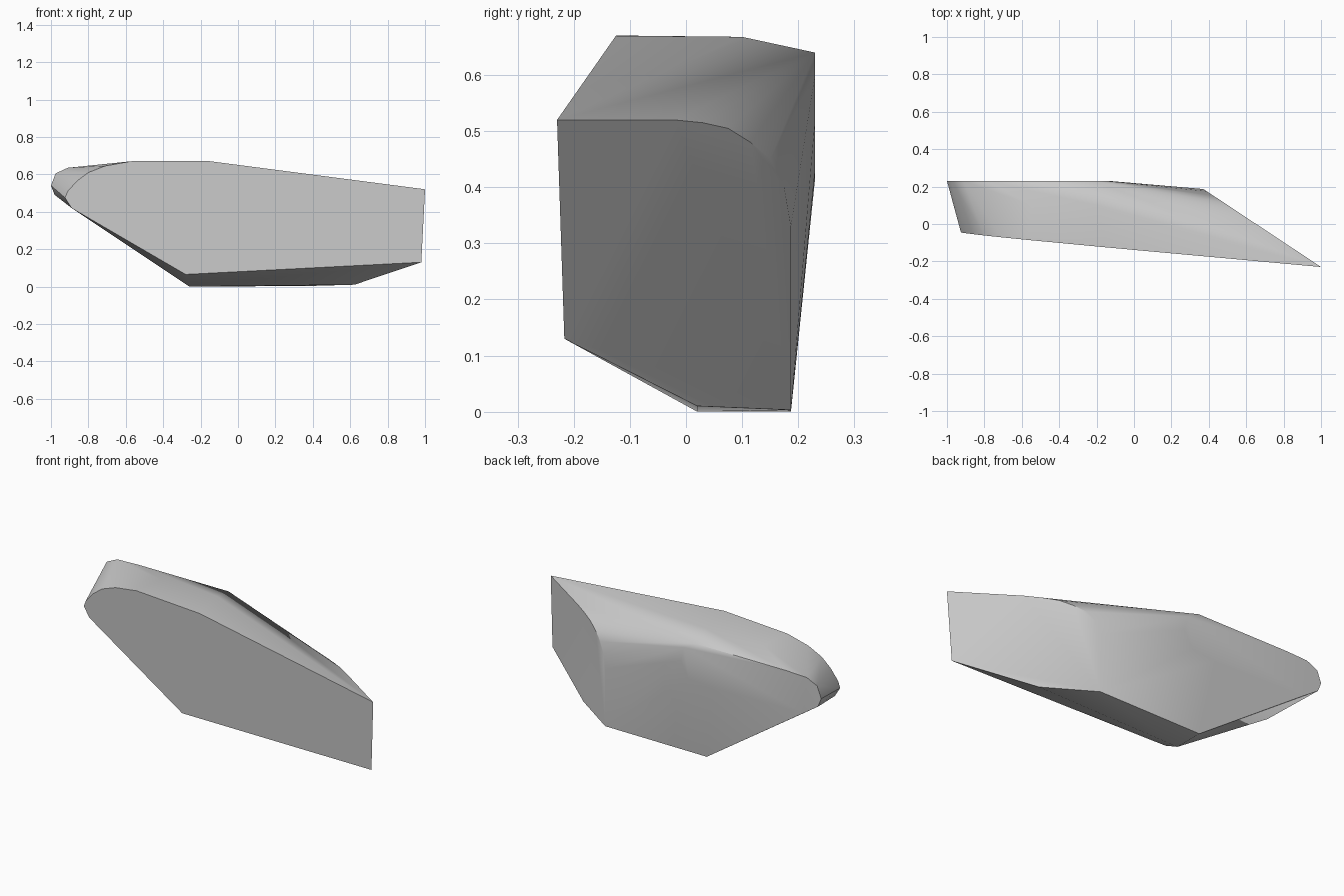
import bpy
import bmesh

cube = bpy.data.objects.get("Cube")
if cube:
    bpy.data.objects.remove(cube, do_unlink=True)

# Flat slanted front: outline as (x, z), depth follows a plane
front_outline = [(1, .52), (.98, .13), (-.28, .065), (-.89, .42), (-.925, .475),
                 (-.91, .51), (-.86, .565), (-.8, .61), (-.71, .645), (-.57, .67), (-.15, .67)]
points = [(x, -.12 - .095 * x - .0285 * z, z) for x, z in front_outline]

# Flat cut end: outline as (y, z), x follows a vertical plane
end_outline = [(.02, .01), (.187, .003), (.187, .33), (.175, .4), (.15, .45),
               (.115, .48), (.075, .505), (.03, .515), (-.02, .52)]
points += [(.653 - 1.51 * y, y, z) for y, z in end_outline]

# Flat back panel: outline as (x, z)
back_outline = [(-.22, .64), (-.15, .6), (-.13, .52), (-.18, .43), (-.32, .415), (-.89, .43),
                (-.98, .49), (-1, .54), (-.975, .605), (-.91, .635), (-.78, .64)]
points += [(x, .23, z) for x, z in back_outline]

# Underside edge and rounded top shoulder
points += [(-.26, .02, 0), (-.26, .187, 0), (-.2, .1, .668), (-.55, .1, .668)]

# Skin the outlines into one solid block
bm = bmesh.new()
for p in points:
    bm.verts.new(p)
hull = bmesh.ops.convex_hull(bm, input=bm.verts[:])
loose = {g for g in hull["geom_interior"] + hull["geom_unused"]
         if isinstance(g, bmesh.types.BMVert) and not g.link_faces}
bmesh.ops.delete(bm, geom=list(loose), context='VERTS')
bmesh.ops.dissolve_limit(bm, angle_limit=.015, verts=bm.verts[:], edges=bm.edges[:])
bmesh.ops.recalc_face_normals(bm, faces=bm.faces[:])
mesh = bpy.data.meshes.new("stone_block")
bm.to_mesh(mesh)
bm.free()
block = bpy.data.objects.new("stone_block", mesh)
bpy.context.collection.objects.link(block)

# Plain grey
grey = bpy.data.materials.new("light_grey")
grey.use_nodes = True
colour = (.6, .6, .6, 1)
grey.diffuse_color = colour
grey.node_tree.nodes["Principled BSDF"].inputs["Base Color"].default_value = colour
mesh.materials.append(grey)

# Smooth rounded areas, keep the hard rims
bpy.ops.object.select_all(action='DESELECT')
block.select_set(True)
bpy.context.view_layer.objects.active = block
bpy.ops.object.shade_smooth_by_angle(angle=.52)
